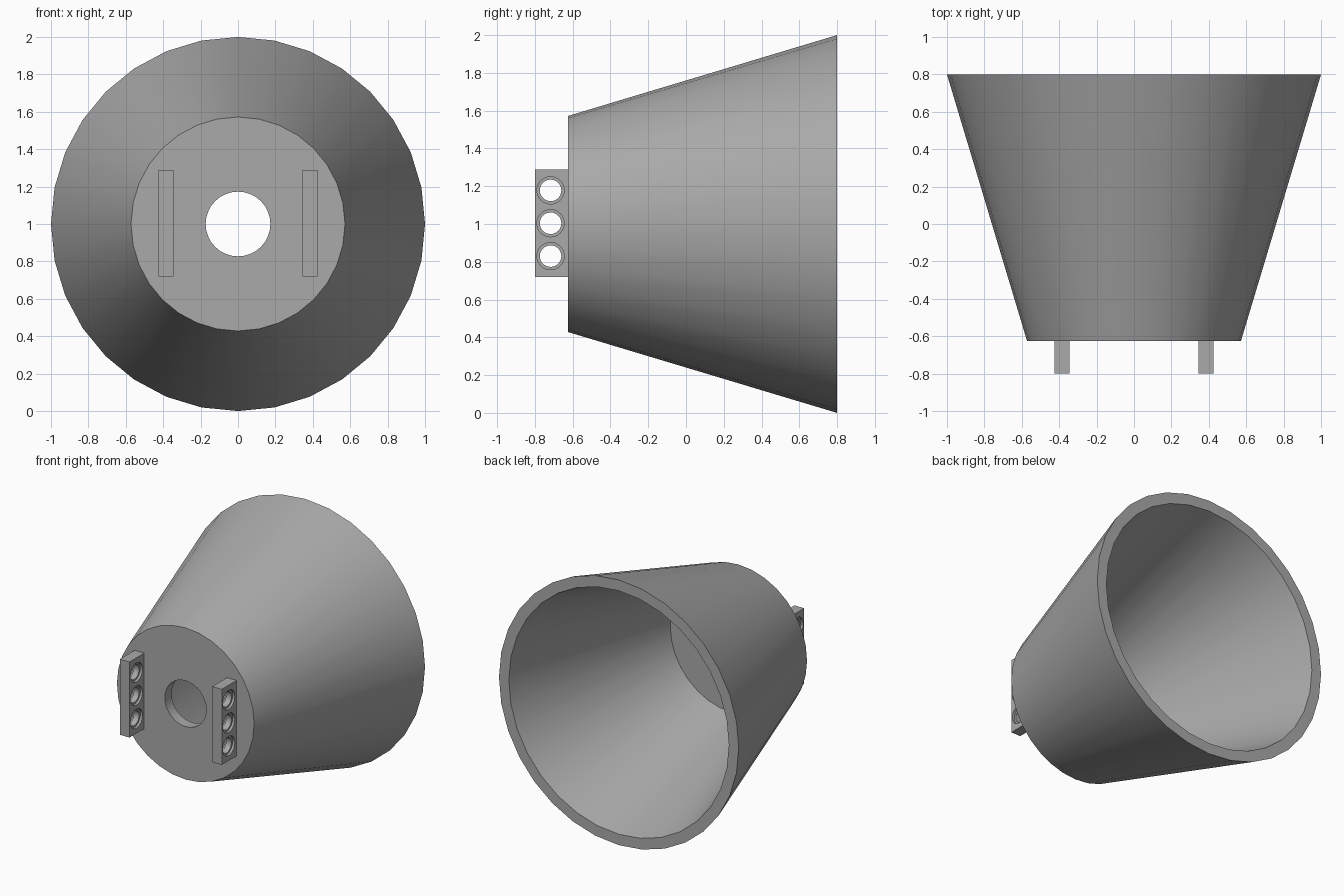
import bpy
import bmesh
from math import sin, cos, pi, radians

if "Cube" in bpy.data.objects:
    bpy.data.objects.remove(bpy.data.objects["Cube"], do_unlink=True)

# Single plain grey
grey = bpy.data.materials.new("plain_grey")
grey.use_nodes = True
colour = (0.4, 0.4, 0.4, 1)
grey.diffuse_color = colour
grey.node_tree.nodes["Principled BSDF"].inputs["Base Color"].default_value = colour


def make_object(name, bm):
    bmesh.ops.recalc_face_normals(bm, faces=bm.faces)
    mesh = bpy.data.meshes.new(name)
    bm.to_mesh(mesh)
    bm.free()
    mesh.materials.append(grey)
    obj = bpy.data.objects.new(name, mesh)
    bpy.context.collection.objects.link(obj)
    return obj


def lathe(bm, profile, place, steps, closed):
    """Spin (radius, distance) points; place maps (a, b, distance) to space."""
    rings = []
    for r, d in profile:
        rings.append([bm.verts.new(place(r * cos(2 * pi * i / steps),
                                         r * sin(2 * pi * i / steps), d))
                      for i in range(steps)])
    pairs = list(zip(rings, rings[1:]))
    if closed:
        pairs.append((rings[-1], rings[0]))
    else:
        bm.faces.new(rings[0])
        bm.faces.new(rings[-1])
    for a, b in pairs:
        for i in range(steps):
            j = (i + 1) % steps
            bm.faces.new((a[i], a[j], b[j], b[i]))


def smooth(obj):
    bpy.ops.object.select_all(action="DESELECT")
    obj.select_set(True)
    bpy.context.view_layer.objects.active = obj
    bpy.ops.object.shade_smooth_by_angle(angle=radians(30))


# Hollow tapered cup, open at the back, with a round hole in the front wall
FRONT, BACK = -0.625, 0.8
bm = bmesh.new()
cup_profile = [(0.173, FRONT), (0.572, FRONT), (1.0, BACK), (0.918, BACK),
               (0.513, FRONT + 0.08), (0.173, FRONT + 0.08)]
lathe(bm, cup_profile, lambda a, b, d: (a, d, 1 + b), 32, True)
smooth(make_object("tapered_cup", bm))

# Two mounting plates, each drilled with three stepped holes
half, step = 0.04, 0.018
hole_profile = [(0.072, -0.06), (0.072, step - half), (0.057, step - half),
                (0.057, half - step), (0.072, half - step), (0.072, 0.06)]
for side, x in (("left", 0.385), ("right", -0.385)):
    bm = bmesh.new()
    bmesh.ops.create_cube(bm, size=1)
    for v in bm.verts:
        v.co = (x + v.co.x * 2 * half, -0.7125 + v.co.y * 0.175, 1.004 + v.co.z * 0.57)
    plate = make_object(side + "_mounting_plate", bm)

    bm = bmesh.new()
    for z in (0.83, 1.004, 1.178):
        lathe(bm, hole_profile, lambda a, b, d: (x + d, -0.717 + a, z + b), 32, False)
    cutter = make_object(side + "_hole_cutter", bm)

    drill = plate.modifiers.new("holes", "BOOLEAN")
    drill.operation = "DIFFERENCE"
    drill.solver = "EXACT"
    drill.object = cutter
    bpy.context.view_layer.objects.active = plate
    bpy.ops.object.modifier_apply(modifier=drill.name)
    bpy.data.objects.remove(cutter, do_unlink=True)
    smooth(plate)
